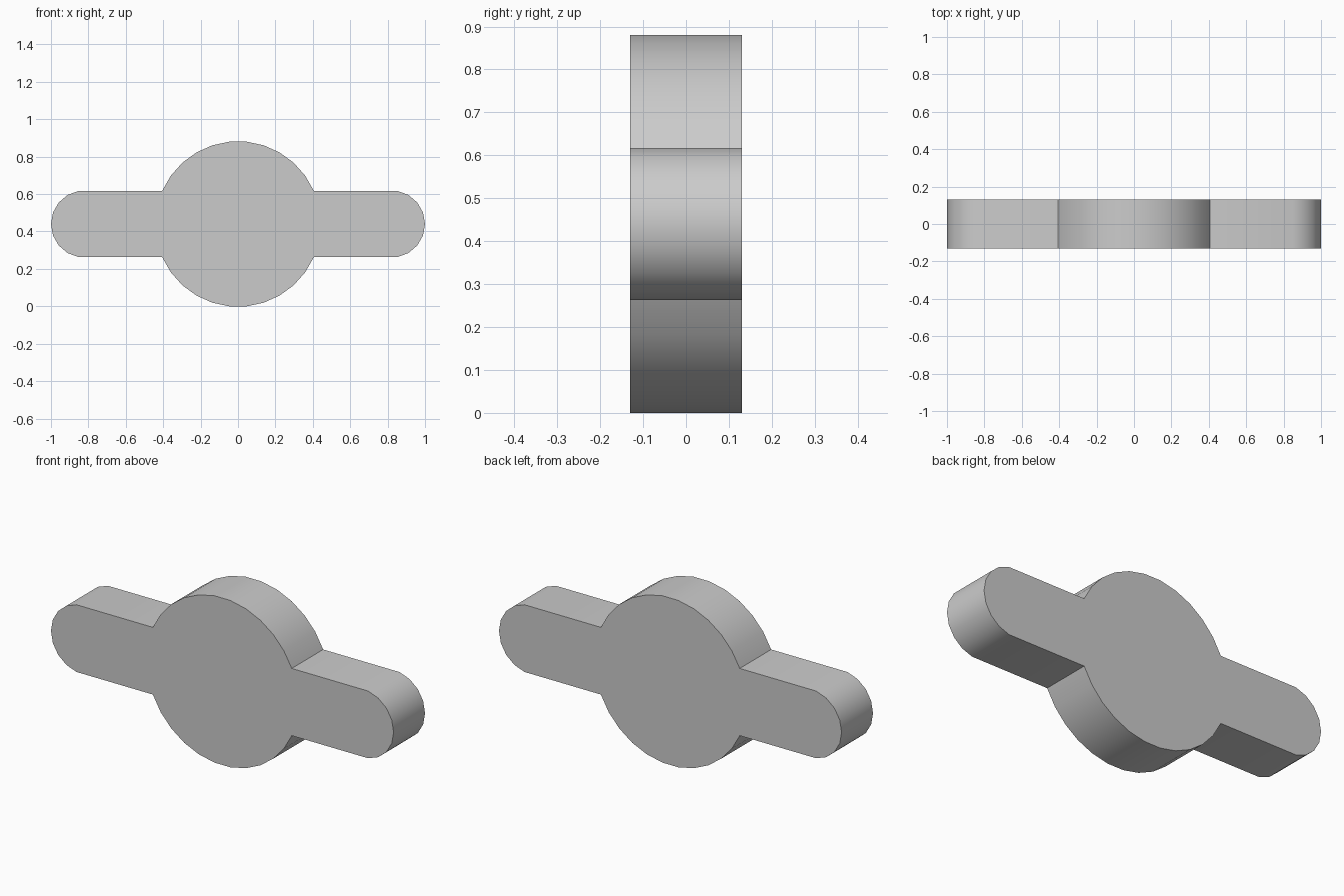
import bpy, bmesh, math

cube = bpy.data.objects.get("Cube")
if cube:
    bpy.data.objects.remove(cube, do_unlink=True)

DEPTH = 0.262
DISC_R = 0.4425
TIP_R = 0.18
TIP_X = 1 - TIP_R
MID_Z = 0.44

grey = bpy.data.materials.new("plain grey")
grey.use_nodes = True
colour = (0.6, 0.6, 0.6, 1)
grey.diffuse_color = colour
grey.node_tree.nodes["Principled BSDF"].inputs["Base Color"].default_value = colour


def arc(cx, radius, start, end, steps):
    """Points along an arc in the front plane, angles in degrees."""
    points = []
    for i in range(steps + 1):
        a = math.radians(start + (end - start) * i / steps)
        points.append((cx + radius * math.cos(a), MID_Z + radius * math.sin(a)))
    return points


# Outline: rounded right-hand tip, upper disc arc, other tip, lower disc arc
arm_half = TIP_R * math.sin(math.radians(80))
join = math.degrees(math.asin(arm_half / DISC_R))
outline = (arc(TIP_X, TIP_R, -80, 80, 8)
           + arc(0, DISC_R, join, 180 - join, 11)
           + arc(-TIP_X, TIP_R, 100, 260, 8)
           + arc(0, DISC_R, 180 + join, 360 - join, 11))

# Extrude the outline into a solid plate
bm = bmesh.new()
face = bm.faces.new([bm.verts.new((x, -DEPTH / 2, z)) for x, z in outline])
side = bmesh.ops.extrude_face_region(bm, geom=[face], use_keep_orig=True)
moved = [v for v in side["geom"] if isinstance(v, bmesh.types.BMVert)]
bmesh.ops.translate(bm, verts=moved, vec=(0, DEPTH, 0))
bmesh.ops.recalc_face_normals(bm, faces=bm.faces)
mesh = bpy.data.meshes.new("winged_disc_plate")
bm.to_mesh(mesh)
bm.free()
mesh.materials.append(grey)

plate = bpy.data.objects.new("winged_disc_plate", mesh)
bpy.context.collection.objects.link(plate)

# Smooth rims, sharp front and back edges
bpy.ops.object.select_all(action='DESELECT')
plate.select_set(True)
bpy.context.view_layer.objects.active = plate
bpy.ops.object.shade_smooth_by_angle(angle=math.radians(30))
